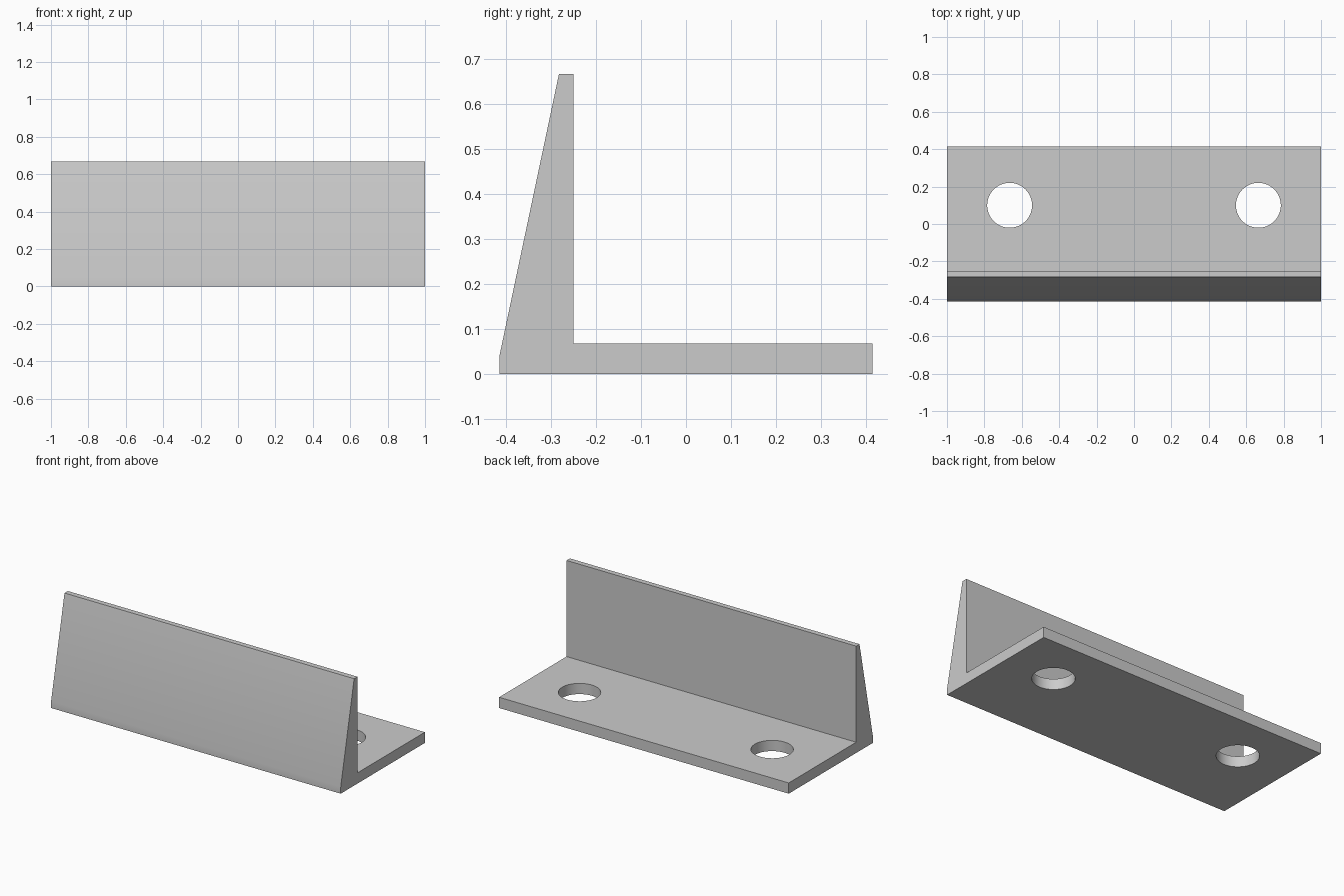
import bpy
import bmesh

cube = bpy.data.objects.get("Cube")
if cube:
    bpy.data.objects.remove(cube, do_unlink=True)

HALF_LENGTH = 1.0
BASE_TOP = 0.067
HOLE_X, HOLE_Y, HOLE_RADIUS = 0.665, 0.1, 0.12

grey = bpy.data.materials.new("plain grey")
grey.use_nodes = True
colour = (0.6, 0.6, 0.6, 1)
grey.diffuse_color = colour
grey.node_tree.nodes["Principled BSDF"].inputs["Base Color"].default_value = colour

# Angle bracket: side profile (y, z) with a tapered upright, extruded along x
profile = [(-0.415, 0), (0.415, 0), (0.415, BASE_TOP), (-0.25, BASE_TOP),
           (-0.25, 0.667), (-0.283, 0.667), (-0.415, 0.042)]
bm = bmesh.new()
end = bm.faces.new([bm.verts.new((-HALF_LENGTH, y, z)) for y, z in profile])
sweep = bmesh.ops.extrude_face_region(bm, geom=[end])
moved = [v for v in sweep["geom"] if isinstance(v, bmesh.types.BMVert)]
bmesh.ops.translate(bm, verts=moved, vec=(2 * HALF_LENGTH, 0, 0))
bmesh.ops.recalc_face_normals(bm, faces=bm.faces)
mesh = bpy.data.meshes.new("angle_bracket")
bm.to_mesh(mesh)
bm.free()
mesh.materials.append(grey)
bracket = bpy.data.objects.new("angle_bracket", mesh)
bpy.context.collection.objects.link(bracket)

# Two round mounting holes through the base plate
cutters = []
for side, name in ((-1, "right"), (1, "left")):
    bpy.ops.mesh.primitive_cylinder_add(
        vertices=64, radius=HOLE_RADIUS, depth=0.3,
        location=(side * HOLE_X, HOLE_Y, BASE_TOP / 2))
    cutter = bpy.context.object
    cutter.name = name + "_hole_cutter"
    cutter.hide_render = True
    cutter.data.materials.append(grey)
    cutters.append(cutter)
    cut = bracket.modifiers.new(name + "_hole", "BOOLEAN")
    cut.operation = "DIFFERENCE"
    cut.solver = "EXACT"
    cut.object = cutter

# Apply the cuts, then drop the cutters
bpy.ops.object.select_all(action="DESELECT")
bracket.select_set(True)
bpy.context.view_layer.objects.active = bracket
for modifier in list(bracket.modifiers):
    bpy.ops.object.modifier_apply(modifier=modifier.name)
for cutter in cutters:
    bpy.data.objects.remove(cutter, do_unlink=True)

# Round hole walls shade smoothly, bracket edges stay sharp
bpy.ops.object.shade_smooth_by_angle()
